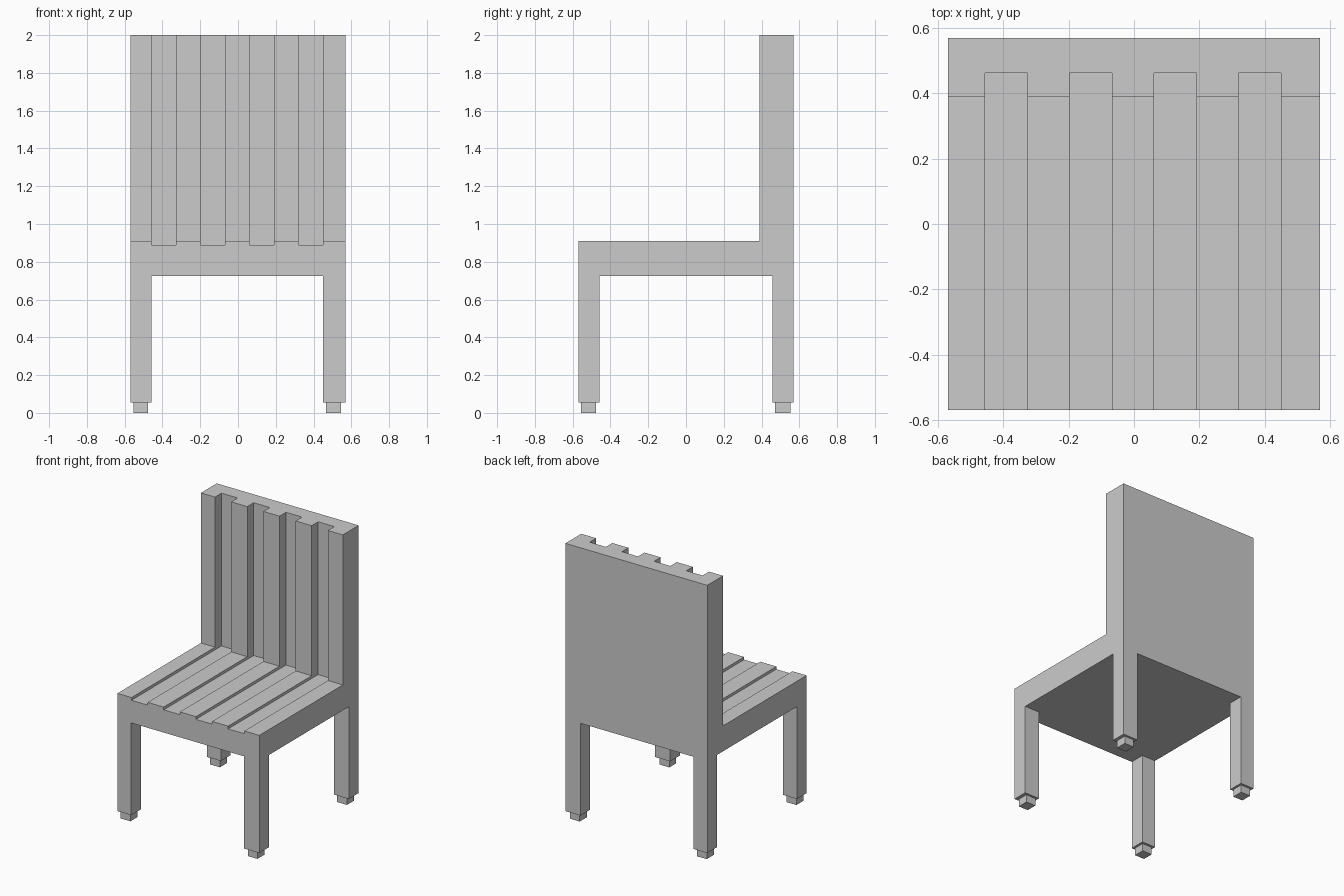
import bpy
import bmesh

if "Cube" in bpy.data.objects:
    bpy.data.objects.remove(bpy.data.objects["Cube"])

X0, X1 = -0.57, 0.57
Y0, Y1 = -0.57, 0.57
SEAT_BOTTOM, SEAT_TOP, GROOVE_Z = 0.725, 0.91, 0.89
BACK_FRONT, GROOVE_Y, TOP = 0.389, 0.463, 2.0
FOOT_TOP = 0.055


def make_object(name, bm):
    bmesh.ops.recalc_face_normals(bm, faces=bm.faces)
    mesh = bpy.data.meshes.new(name)
    bm.to_mesh(mesh)
    bm.free()
    obj = bpy.data.objects.new(name, mesh)
    bpy.context.collection.objects.link(obj)
    return obj


def add_prism(bm, profile, x0, x1):
    """Extrude a (y, z) profile along x."""
    face = bm.faces.new([bm.verts.new((x0, y, z)) for y, z in profile])
    new = bmesh.ops.extrude_face_region(bm, geom=[face])["geom"]
    verts = [v for v in new if isinstance(v, bmesh.types.BMVert)]
    bmesh.ops.translate(bm, verts=verts, vec=(x1 - x0, 0, 0))


def add_box(bm, x, y, z):
    add_prism(bm, [(y[0], z[0]), (y[1], z[0]), (y[1], z[1]), (y[0], z[1])], *x)


# Seat and backrest as one L-shaped body
bm = bmesh.new()
add_prism(bm, [(Y0, SEAT_BOTTOM), (Y1, SEAT_BOTTOM), (Y1, TOP),
               (BACK_FRONT, TOP), (BACK_FRONT, SEAT_TOP), (Y0, SEAT_TOP)], X0, X1)
body = make_object("seat_and_backrest", bm)

# Four grooves running along the seat and up the backrest
bm = bmesh.new()
for i in range(4):
    x = -0.457 + i * 0.259
    add_box(bm, (x, x + 0.13), (Y0 - 0.2, GROOVE_Y), (GROOVE_Z, TOP + 0.2))
cutter = make_object("groove_cutter", bm)
cutter.hide_render = True
cutter.hide_set(True)

cut = body.modifiers.new("grooves", 'BOOLEAN')
cut.operation = 'DIFFERENCE'
cut.solver = 'EXACT'
cut.object = cutter

# Legs with smaller square feet: (leg span, foot span) on each axis
sides_x = {"left": ((X0, -0.459), (-0.554, -0.476)),
           "right": ((0.449, X1), (0.467, 0.545))}
sides_y = {"front": ((Y0, -0.459), (-0.555, -0.476)),
           "back": ((0.459, Y1), (0.472, 0.553))}
for yname, (leg_y, foot_y) in sides_y.items():
    for xname, (leg_x, foot_x) in sides_x.items():
        bm = bmesh.new()
        add_box(bm, leg_x, leg_y, (FOOT_TOP, SEAT_BOTTOM))
        make_object(f"{yname}_{xname}_leg", bm)
        bm = bmesh.new()
        add_box(bm, foot_x, foot_y, (0, FOOT_TOP))
        make_object(f"{yname}_{xname}_foot", bm)
